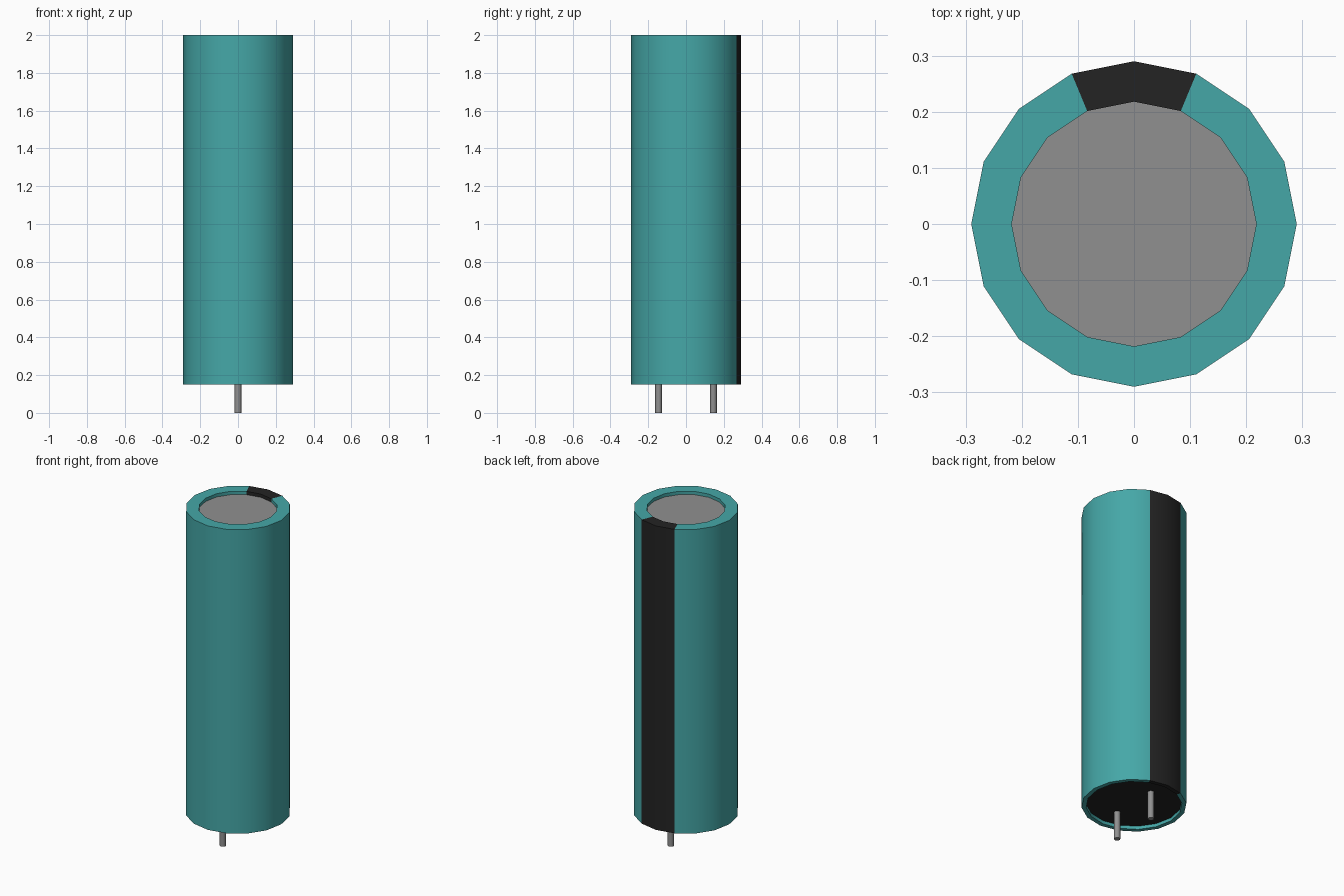
import bpy, bmesh, math
from mathutils import Matrix, Vector

cube = bpy.data.objects.get("Cube")
if cube:
    bpy.data.objects.remove(cube, do_unlink=True)


def material(name, color, rough=0.6):
    mat = bpy.data.materials.new(name)
    mat.use_nodes = True
    mat.diffuse_color = (*color, 1)
    bsdf = mat.node_tree.nodes["Principled BSDF"]
    bsdf.inputs["Base Color"].default_value = (*color, 1)
    bsdf.inputs["Roughness"].default_value = rough
    return mat


teal = material("teal sleeve", (0.06, 0.39, 0.39))
black = material("black", (0.017, 0.017, 0.017))
grey = material("grey metal", (0.28, 0.28, 0.28))

SIDES = 16
RADIUS = 0.29
BASE, TOP = 0.15, 2.0
RECESS = 0.02


def finish(name, bm, mats):
    bmesh.ops.recalc_face_normals(bm, faces=bm.faces)
    mesh = bpy.data.meshes.new(name)
    bm.to_mesh(mesh)
    bm.free()
    for mat in mats:
        mesh.materials.append(mat)
    obj = bpy.data.objects.new(name, mesh)
    bpy.context.collection.objects.link(obj)
    bpy.ops.object.select_all(action='DESELECT')
    obj.select_set(True)
    bpy.context.view_layer.objects.active = obj
    bpy.ops.object.shade_smooth_by_angle(angle=math.radians(50))
    return obj


def cylinder(bm, radius, bottom, top, sides, x=0, y=0):
    bmesh.ops.create_cone(
        bm, cap_ends=True, segments=sides, radius1=radius, radius2=radius,
        depth=top - bottom,
        matrix=Matrix.Translation((x, y, (bottom + top) / 2)))


# Can body: sleeve profile turned around z, closed by recessed end discs
profile = [(0.0, TOP - RECESS), (0.218, TOP - RECESS), (0.218, TOP), (RADIUS, TOP),
           (RADIUS, BASE), (0.265, BASE), (0.265, BASE + RECESS), (0.0, BASE + RECESS)]
bm = bmesh.new()
verts = [bm.verts.new((r, 0, z)) for r, z in profile]
edges = [bm.edges.new(pair) for pair in zip(verts, verts[1:])]
bmesh.ops.spin(bm, geom=verts + edges, cent=(0, 0, 0), axis=(0, 0, 1),
               angle=math.tau, steps=SIDES, use_duplicate=False)
bmesh.ops.remove_doubles(bm, verts=bm.verts, dist=0.0005)

# Metal top, dark seal below, and a polarity stripe two facets wide at the back
step = math.tau / SIDES
for face in bm.faces:
    c = face.calc_center_median()
    if any(v.co.to_2d().length < 0.001 for v in face.verts):
        face.material_index = 2 if c.z > 1 else 1
    elif abs(math.atan2(c.x, c.y)) < step:
        face.material_index = 1
finish("can_sleeve", bm, [teal, black, grey])

# Two wire leads under the seal
for name, y in (("front_lead", -0.145), ("back_lead", 0.145)):
    bm = bmesh.new()
    cylinder(bm, 0.018, 0.0, BASE + RECESS + 0.01, 8, y=y)
    finish(name, bm, [grey])
